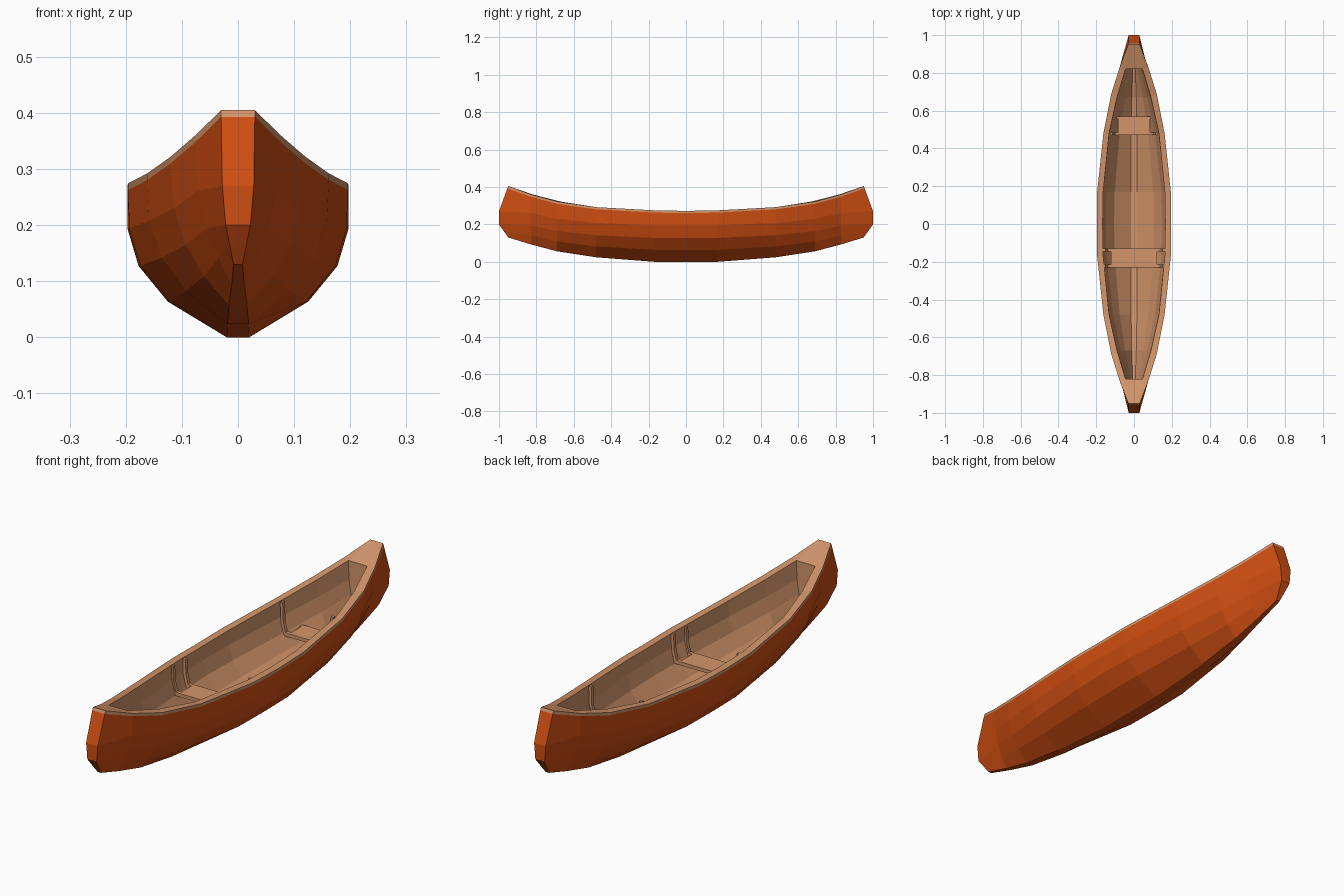
import bpy, bmesh

if "Cube" in bpy.data.objects:
    bpy.data.objects.remove(bpy.data.objects["Cube"])


def material(name, col):
    m = bpy.data.materials.new(name)
    m.diffuse_color = (*col, 1)
    m.use_nodes = True
    m.node_tree.nodes["Principled BSDF"].inputs["Base Color"].default_value = m.diffuse_color
    return m


ORANGE = material("orange_hull", (0.62, 0.075, 0.006))
TAN = material("tan_wood", (0.65, 0.30, 0.145))

LIP = 0.012
# stations from middle to stem: y, keel z, sheer z, outer half width, inner y, inner half width
STATIONS = [
    (0.17, 0.000, 0.275, 0.195, 0.17, 0.163),
    (0.48, 0.024, 0.292, 0.162, 0.48, 0.132),
    (0.69, 0.056, 0.322, 0.120, 0.67, 0.090),
    (0.83, 0.093, 0.360, 0.076, 0.82, 0.045),
]
MID = (0.0, 0.0, 0.272, 0.197, 0.0, 0.166)
# row width ratios and heights, full amidships and sharp at the ends
FULL = [(0.10, 0.0), (0.635, 0.245), (0.90, 0.49), (1.0, 0.745), (1.0, 1.0)]
SHARP = [(0.15, 0.0), (0.45, 0.19), (0.72, 0.40), (0.93, 0.66), (1.0, 1.0)]
# stem edge: half width, y, z
STEM = [(0.008, 0.95, 0.13), (0.015, 0.975, 0.165), (0.022, 1.0, 0.20),
        (0.028, 1.0, 0.27), (0.03, 0.955, 0.393), (0.03, 0.95, 0.405)]


def rows(y):
    t = min(1, (abs(y) / 0.83) ** 2)
    return [(a[0] + (b[0] - a[0]) * t, a[1] + (b[1] - a[1]) * t) for a, b in zip(FULL, SHARP)]


def outer_half(s, sign):
    y, k, z, w = s[:4]
    pts = [(w * r, sign * y, k + f * (z - LIP - k)) for r, f in rows(y)]
    return pts + [(w, sign * y, z)]


def inner_half(s, sign):
    _, k, z, _, y, w = s
    k += 0.028
    return [(w * r, sign * y, k + f * (z - k)) for r, f in rows(y)]


def mirrored(half):
    return [(-x, y, z) for x, y, z in reversed(half)] + half


# hull: outer skin, rim, end decks and inner skin
bm = bmesh.new()


def ring(half):
    return [bm.verts.new(p) for p in mirrored(half)]


def face(vs, mat):
    bm.faces.new(vs).material_index = mat


order = [(s, -1) for s in reversed(STATIONS)] + [(MID, 1)] + [(s, 1) for s in STATIONS]
outer = [ring(outer_half(*o)) for o in order]
inner = [ring(inner_half(*o)) for o in order]
stems = [ring([(w, g * y, z) for w, y, z in STEM]) for g in (-1, 1)]
skin = [stems[0]] + outer + [stems[1]]
for a, b in zip(skin, skin[1:]):
    for i in range(11):
        face([a[i], a[i + 1], b[i + 1], b[i]], 1 if i in (0, 10) else 0)
for a, b in zip(inner, inner[1:]):
    for i in range(9):
        face([a[i], a[i + 1], b[i + 1], b[i]], 1)
for j in range(len(outer) - 1):
    for e in (0, -1):
        face([outer[j][e], outer[j + 1][e], inner[j + 1][e], inner[j][e]], 1)
for st, o, n in ((stems[0], outer[0], inner[0]), (stems[1], outer[-1], inner[-1])):
    for i in range(5):  # stem face
        face([st[i], st[i + 1], st[10 - i], st[11 - i]], 1 if i == 0 else 0)
    face([n[0], n[-1], st[-1], st[0]], 1)  # end deck
    for e in (0, -1):
        face([o[e], st[e], n[e]], 1)
    for i in range(4):  # inner end wall
        face([n[i], n[i + 1], n[8 - i], n[9 - i]], 1)
bmesh.ops.recalc_face_normals(bm, faces=bm.faces)


def finish(bm, name, mats):
    me = bpy.data.meshes.new(name)
    bm.to_mesh(me)
    bm.free()
    for m in mats:
        me.materials.append(m)
    bpy.context.collection.objects.link(bpy.data.objects.new(name, me))


finish(bm, "canoe_hull", [ORANGE, TAN])


# seats: plank hung from the rim by two curved hangers on each side
def prism(bm, pts, y0, y1):
    a = [bm.verts.new((x, y0, z)) for x, z in pts]
    b = [bm.verts.new((x, y1, z)) for x, z in pts]
    bm.faces.new(a)
    bm.faces.new(b[::-1])
    for i in range(len(a)):
        j = (i + 1) % len(a)
        bm.faces.new([a[i], b[i], b[j], a[j]])


def seat(name, yc, w, top):
    bm = bmesh.new()
    z, p, h = 0.165, w - 0.042, 0.05
    prism(bm, [(-p, z), (p, z), (p, z - 0.015), (-p, z - 0.015)], yc - h, yc + h)
    hanger = [(w, top), (w - 0.002, 0.205), (w - 0.016, z - 0.015), (p, z - 0.015),
              (p, z), (w - 0.026, z + 0.002), (w - 0.015, 0.207), (w - 0.012, top)]
    for s in (-1, 1):
        for y in (yc - h, yc + h - 0.015):
            prism(bm, [(s * x, zz) for x, zz in hanger], y, y + 0.015)
    bmesh.ops.recalc_face_normals(bm, faces=bm.faces)
    finish(bm, name, [TAN])


seat("front_seat", -0.18, 0.163, 0.272)
seat("rear_seat", 0.52, 0.127, 0.292)
